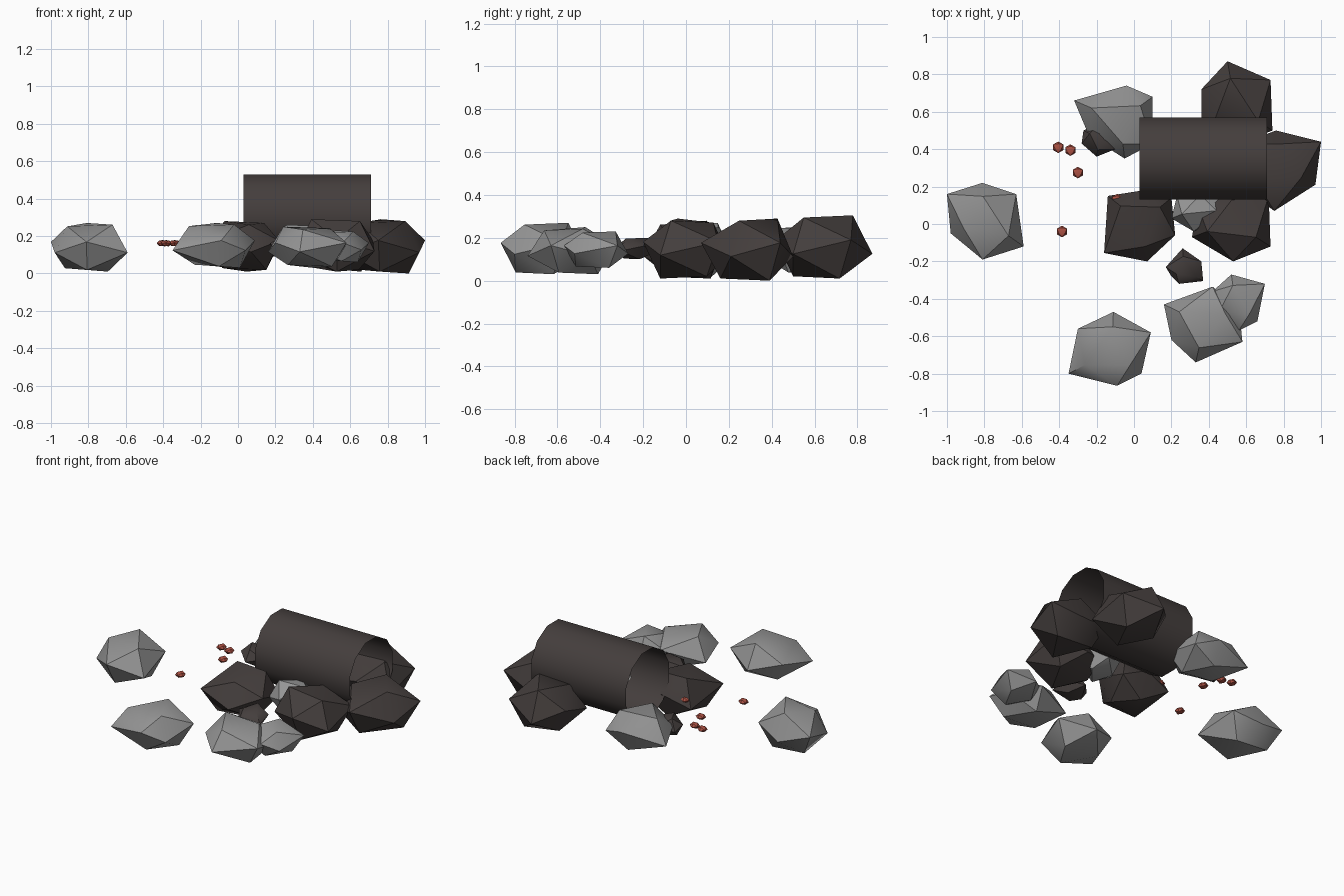
import bpy, bmesh, math
from mathutils import Vector, Matrix

if "Cube" in bpy.data.objects:
    bpy.data.objects.remove(bpy.data.objects["Cube"])


def material(name, rgb):
    m = bpy.data.materials.new(name)
    m.diffuse_color = (*rgb, 1)
    m.use_nodes = True
    m.node_tree.nodes["Principled BSDF"].inputs["Base Color"].default_value = m.diffuse_color
    return m


GREY = material("grey_stone", (0.30, 0.30, 0.30))
DARK = material("charred_brown", (0.058, 0.048, 0.046))
RED = material("ember_red", (0.42, 0.085, 0.058))


def finish(bm, name, mat, angle):
    bmesh.ops.recalc_face_normals(bm, faces=bm.faces)
    mesh = bpy.data.meshes.new(name)
    bm.to_mesh(mesh)
    bm.free()
    mesh.materials.append(mat)
    mesh.shade_smooth()
    mesh.set_sharp_from_angle(angle=math.radians(angle))
    ob = bpy.data.objects.new(name, mesh)
    bpy.context.collection.objects.link(ob)
    return ob


def rock(name, mat, z0, z1, outline):
    """Irregular twenty-sided stone: zigzag rim, three top and three bottom corners."""
    pts = [Vector(p) for p in outline]
    c = sum(pts, Vector((0, 0))) / len(pts)
    mid, h = (z0 + z1) / 2, (z1 - z0) / 2
    bm = bmesh.new()
    for i, p in enumerate(pts):
        s = 1 if i % 2 == 0 else -1
        bm.verts.new((p.x, p.y, mid - s * h * 0.22))
        q = c + (p - c) * 0.62
        tilt = 1 - 0.07 * (i // 2)      # top and bottom are not quite level
        bm.verts.new((q.x, q.y, mid + s * h * tilt))
    res = bmesh.ops.convex_hull(bm, input=bm.verts)
    bmesh.ops.delete(bm, geom=[v for v in bm.verts if not v.link_faces], context='VERTS')
    finish(bm, name, mat, 35)


# pale stones of the ring
rock("ring_stone_left", GREY, 0.01, 0.27,
     [(-.81, .22), (-.63, .16), (-.59, -.12), (-.81, -.19), (-.98, -.05), (-1, .16)])
rock("ring_stone_front", GREY, 0.03, 0.27,
     [(-.11, -.47), (.09, -.58), (.04, -.8), (-.09, -.865), (-.35, -.8), (-.3, -.56)])
rock("ring_stone_front_right", GREY, 0.03, 0.25,
     [(.16, -.43), (.42, -.335), (.56, -.45), (.58, -.63), (.33, -.74), (.2, -.62)])
rock("ring_stone_right", GREY, 0.06, 0.23,
     [(.52, -.27), (.7, -.32), (.66, -.52), (.56, -.57), (.4, -.5), (.42, -.36)])
rock("ring_stone_back_left", GREY, 0.03, 0.26,
     [(-.32, .66), (-.04, .74), (.1, .68), (.1, .43), (-.05, .35), (-.24, .47)])
rock("inner_stone", GREY, 0.07, 0.26,
     [(.2, .03), (.32, -.04), (.5, .06), (.47, .14), (.36, .2), (.23, .15)])

# charred lumps
rock("charred_lump_left", DARK, 0.01, 0.28,
     [(-.14, .15), (.05, .18), (.2, .14), (.22, -.06), (.07, -.2), (-.16, -.155)])
rock("charred_lump_front", DARK, 0.01, 0.29,
     [(.31, -.07), (.53, -.2), (.73, -.12), (.72, .15), (.52, .2), (.34, .1)])
rock("charred_lump_right", DARK, 0.0, 0.29,
     [(.76, .5), (1, .44), (.97, .21), (.75, .07), (.57, .2), (.57, .43)])
rock("charred_lump_back", DARK, 0.01, 0.305,
     [(.5, .87), (.73, .77), (.74, .5), (.55, .42), (.36, .5), (.36, .72)])
rock("small_char_front", DARK, 0.1, 0.2,
     [(.26, -.13), (.36, -.2), (.37, -.305), (.24, -.32), (.2, -.28), (.17, -.23)])
rock("small_char_back", DARK, 0.09, 0.21,
     [(-.27, .5), (-.28, .43), (-.2, .36), (-.1, .4), (-.08, .5), (-.17, .55)])

# hollow log: twelve-sided open tube along x, flat side up
bm = bmesh.new()
bmesh.ops.create_cone(bm, cap_ends=False, segments=12, radius1=0.227, radius2=0.227, depth=0.68,
                      matrix=Matrix.Translation((0.37, 0.35, 0.31))
                      @ Matrix.Rotation(math.pi / 2, 4, 'Y')
                      @ Matrix.Rotation(math.pi / 12, 4, 'Z'))
finish(bm, "hollow_log", DARK, 60)

# scattered embers
for i, (x, y) in enumerate([(-.405, .41), (-.34, .395), (-.3, .275), (-.09, .13), (-.385, -.04)]):
    rock(f"ember_{i + 1}", RED, 0.145, 0.178,
         [(x + .031 * math.sin(k * math.pi / 3), y + .031 * math.cos(k * math.pi / 3))
          for k in range(6)])
